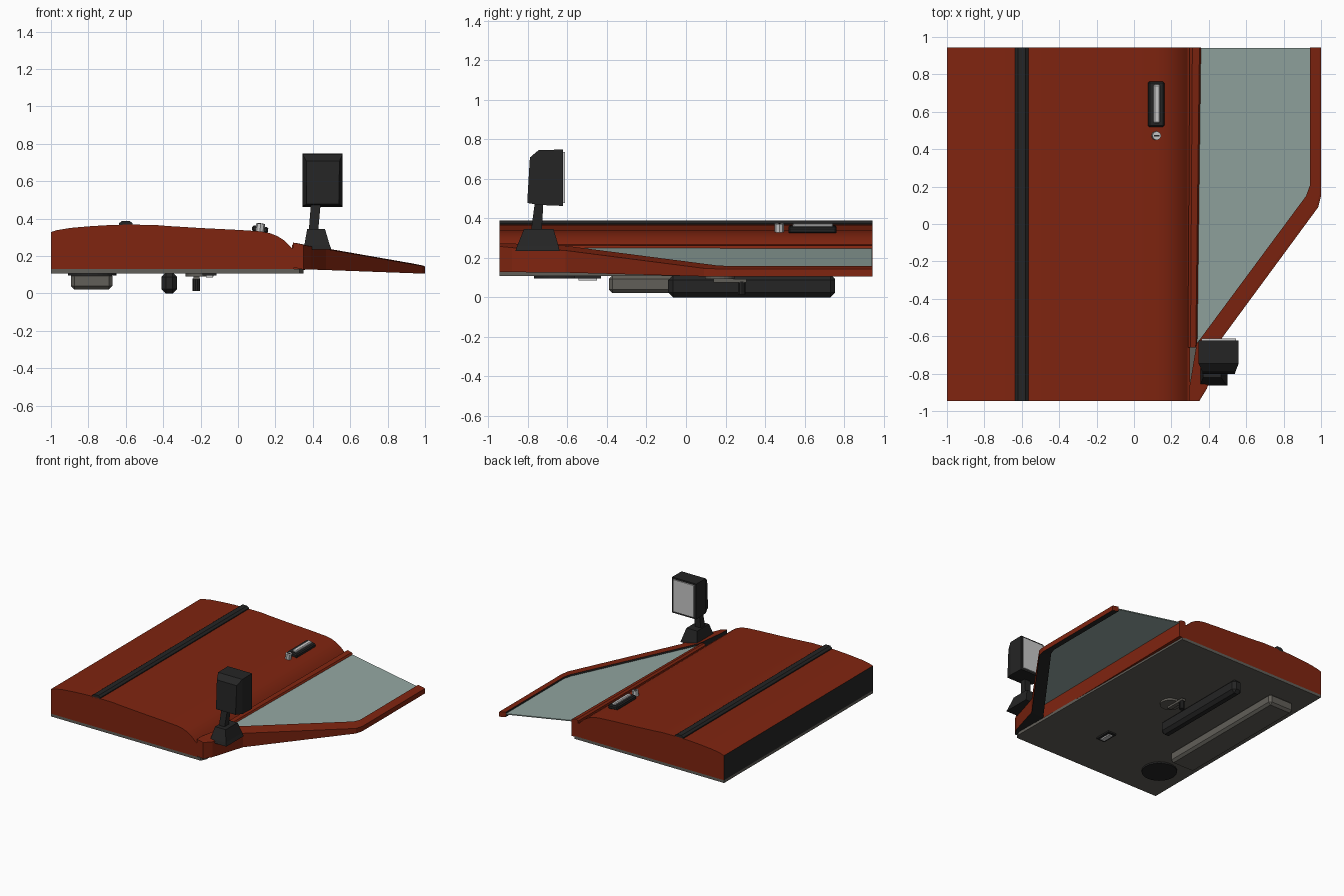
import bpy, bmesh, math
from mathutils import Vector

if "Cube" in bpy.data.objects:
    bpy.data.objects.remove(bpy.data.objects["Cube"])


def mat(name, r, g, b):
    m = bpy.data.materials.new(name)
    m.diffuse_color = (r, g, b, 1)
    m.use_nodes = True
    m.node_tree.nodes["Principled BSDF"].inputs["Base Color"].default_value = m.diffuse_color
    return m


RED = mat("red paint", 0.215, 0.018, 0.005)
BLACK = mat("black rubber", 0.018, 0.018, 0.018)
TRIM = mat("warm grey trim", 0.12, 0.113, 0.098)
GLASS = mat("tinted glass", 0.29, 0.38, 0.355)
SILVER = mat("bright metal", 0.58, 0.58, 0.58)


def loft(name, rings, mats, bevel=0, smooth=False, rule=None, segs=1):
    """Skin a list of equal point rings, cap both ends, colour faces by rule."""
    bm = bmesh.new()
    vs = [[bm.verts.new(p) for p in ring] for ring in rings]
    n = len(vs[0])
    for a, b in zip(vs, vs[1:]):
        for i in range(n):
            j = (i + 1) % n
            bm.faces.new((a[i], a[j], b[j], b[i]))
    bm.faces.new(vs[0])
    bm.faces.new(vs[-1])
    bmesh.ops.recalc_face_normals(bm, faces=bm.faces)
    if bevel:
        bmesh.ops.bevel(bm, geom=bm.edges[:], offset=bevel, segments=segs,
                        affect='EDGES', profile=0.5)
    bm.normal_update()
    if rule:
        for f in bm.faces:
            f.material_index = rule(f)
    me = bpy.data.meshes.new(name)
    bm.to_mesh(me)
    bm.free()
    for m in mats:
        me.materials.append(m)
    ob = bpy.data.objects.new(name, me)
    bpy.context.collection.objects.link(ob)
    if smooth:
        bpy.ops.object.select_all(action='DESELECT')
        ob.select_set(True)
        bpy.context.view_layer.objects.active = ob
        bpy.ops.object.shade_smooth_by_angle(angle=math.radians(30))
    return ob


def prism_y(name, xz, y0, y1, mats, **kw):
    return loft(name, [[(x, y, z) for x, z in xz] for y in (y0, y1)], mats, **kw)


def slab(name, xy, z0, z1, mats, **kw):
    return loft(name, [[(x, y, z) for x, y in xy] for z in (z0, z1)], mats, **kw)


def rect(x0, x1, y0, y1):
    return [(x0, y0), (x1, y0), (x1, y1), (x0, y1)]


def box(name, x0, x1, y0, y1, z0, z1, m, **kw):
    return slab(name, rect(x0, x1, y0, y1), z0, z1, [m], **kw)


def disc(name, x, y, r, z0, z1, m, n=24, **kw):
    pts = [(x + r * math.cos(2 * math.pi * i / n), y + r * math.sin(2 * math.pi * i / n))
           for i in range(n)]
    return slab(name, pts, z0, z1, [m], **kw)


L = 0.945  # half length along y

# Outer door skin: cross-section drawn in x,z; its lower edge is black
skin = [(-1, 0.13), (-1, 0.328), (-0.97, 0.338), (-0.9, 0.35), (-0.8, 0.359), (-0.7, 0.365),
        (-0.6, 0.368), (-0.45, 0.367), (-0.38, 0.361), (-0.2, 0.35), (0, 0.34), (0.12, 0.332),
        (0.17, 0.323), (0.21, 0.307), (0.245, 0.285), (0.27, 0.262), (0.285, 0.245),
        (0.3, 0.24), (0.3, 0.13)]
prism_y("door_skin", skin, -L, L, [RED, BLACK], smooth=True,
        rule=lambda f: 1 if f.normal.x < -0.95 else 0)

# Inner trim panel
slab("inner_panel", [(-1, -L), (0.33, -L), (0.35, -0.9), (0.33, L), (-1, L)], 0.108, 0.131, [TRIM])

# Rub strip
prism_y("rub_strip", [(-0.637, 0.36), (-0.637, 0.375), (-0.62, 0.388), (-0.58, 0.388),
                      (-0.563, 0.375), (-0.563, 0.36)], -L, L, [BLACK])


# Window frame: height follows the inward lean of the glass
def top(x):
    return 0.266 - (x - 0.33) * 0.175


def low(x):
    return 0.128 - max(0, x - 0.4) * 0.037


def frame_ring(o, i):
    return [(*o, low(o[0])), (*o, top(o[0]) - 0.004),
            (o[0] * 0.85 + i[0] * 0.15, o[1] * 0.85 + i[1] * 0.15, top(o[0])),
            (*i, top(i[0])), (*i, low(i[0]) + 0.012)]


outer = [(1, L), (1, 0.15), (0.985, 0.09), (0.47, -0.61), (0.39, -0.88), (0.35, -L)]
inner = [(0.94, L), (0.94, 0.205), (0.92, 0.15), (0.335, -0.64), (0.295, -0.88), (0.295, -L)]
loft("window_frame", [frame_ring(o, i) for o, i in zip(outer, inner)], [RED, BLACK],
     rule=lambda f: 1 if f.normal.z < -0.4 or
     (abs(f.normal.z) < 0.4 and f.normal.x < -0.5) else 0)

# Sill rail between skin and glass
loft("window_sill", [[(a, y, 0.125), (a, y, 0.258), (a + 0.014, y, 0.27),
                      (b - 0.008, y, 0.262), (b, y, 0.25), (b, y, 0.125)]
                     for a, b, y in ((0.298, 0.358, L), (0.288, 0.338, -0.66))], [RED])

# Glass pane, tilted
pane = [(0.345, L - 0.003), (0.955, L - 0.003), (0.955, 0.2), (0.935, 0.14), (0.34, -0.655), (0.33, -0.64)]
loft("window_glass", [[(x, y, top(x) - d) for x, y in pane] for d in (0.014, 0.022)], [GLASS])

# Door mirror: foot, stem, housing, reflector
loft("mirror_foot", [[(x, y, z) for x, y in rect(*r)] for r, z in
                     (((0.35, 0.5, -0.863, -0.64), 0.235), ((0.355, 0.49, -0.855, -0.645), 0.26),
                      ((0.37, 0.465, -0.82, -0.67), 0.345))], [BLACK])
loft("mirror_stem", [[(x, y, z) for x, y in rect(*r)] for r, z in
                     (((0.378, 0.428, -0.785, -0.73), 0.33), ((0.39, 0.442, -0.765, -0.722), 0.48))], [BLACK])


def housing_ring(y, x0, x1, z0, z1):
    return [(x0, y, z0), (x1, y, z0), (x1, y, z1), (x0, y, z1)]


loft("mirror_housing", [housing_ring(-0.622, 0.345, 0.56, 0.463, 0.748),
                        housing_ring(-0.745, 0.345, 0.56, 0.468, 0.746),
                        housing_ring(-0.79, 0.365, 0.542, 0.476, 0.708),
                        housing_ring(-0.803, 0.367, 0.54, 0.478, 0.48 + 0.01)], [BLACK])
box("mirror_reflector", 0.36, 0.545, -0.625, -0.612, 0.478, 0.735, SILVER)

# Outside handle and lock
h = box("handle_surround", -0.043, 0.043, 0.518, 0.762, -0.015, 0.018, BLACK, bevel=0.008)
g = box("handle_grip", -0.016, 0.018, 0.54, 0.745, 0, 0.032, SILVER, bevel=0.006)
k = disc("lock_cylinder", 0, 0.472, 0.024, -0.015, 0.032, SILVER, n=8)
s = box("lock_slot", -0.014, 0.014, 0.467, 0.477, 0.02, 0.034, BLACK)
for ob in (h, g, k, s):
    ob.location = (0.118, 0, 0.342)
    ob.rotation_euler = (0, math.radians(7), 0)

# Inside parts: map pocket, speaker, armrest
box("map_pocket", -0.893, -0.672, -0.39, 0.755, 0.022, 0.112, TRIM, bevel=0.018)
disc("speaker_grille", -0.78, -0.64, 0.13, 0.096, 0.112, BLACK, n=28)
box("armrest", -0.41, -0.325, -0.09, 0.755, 0.0, 0.112, BLACK, bevel=0.024)

# Window winder: disc, arm, knob
disc("winder_disc", -0.205, 0.17, 0.075, 0.092, 0.11, TRIM, n=20)
box("winder_arm", -0.238, -0.205, 0.14, 0.305, 0.076, 0.094, TRIM)
disc("winder_knob", -0.222, 0.283, 0.02, 0.014, 0.08, BLACK, n=10)

# Inside release lever
box("release_surround", -0.19, -0.115, -0.565, -0.43, 0.096, 0.112, BLACK)
box("release_lever", -0.172, -0.135, -0.545, -0.45, 0.086, 0.1, SILVER)
